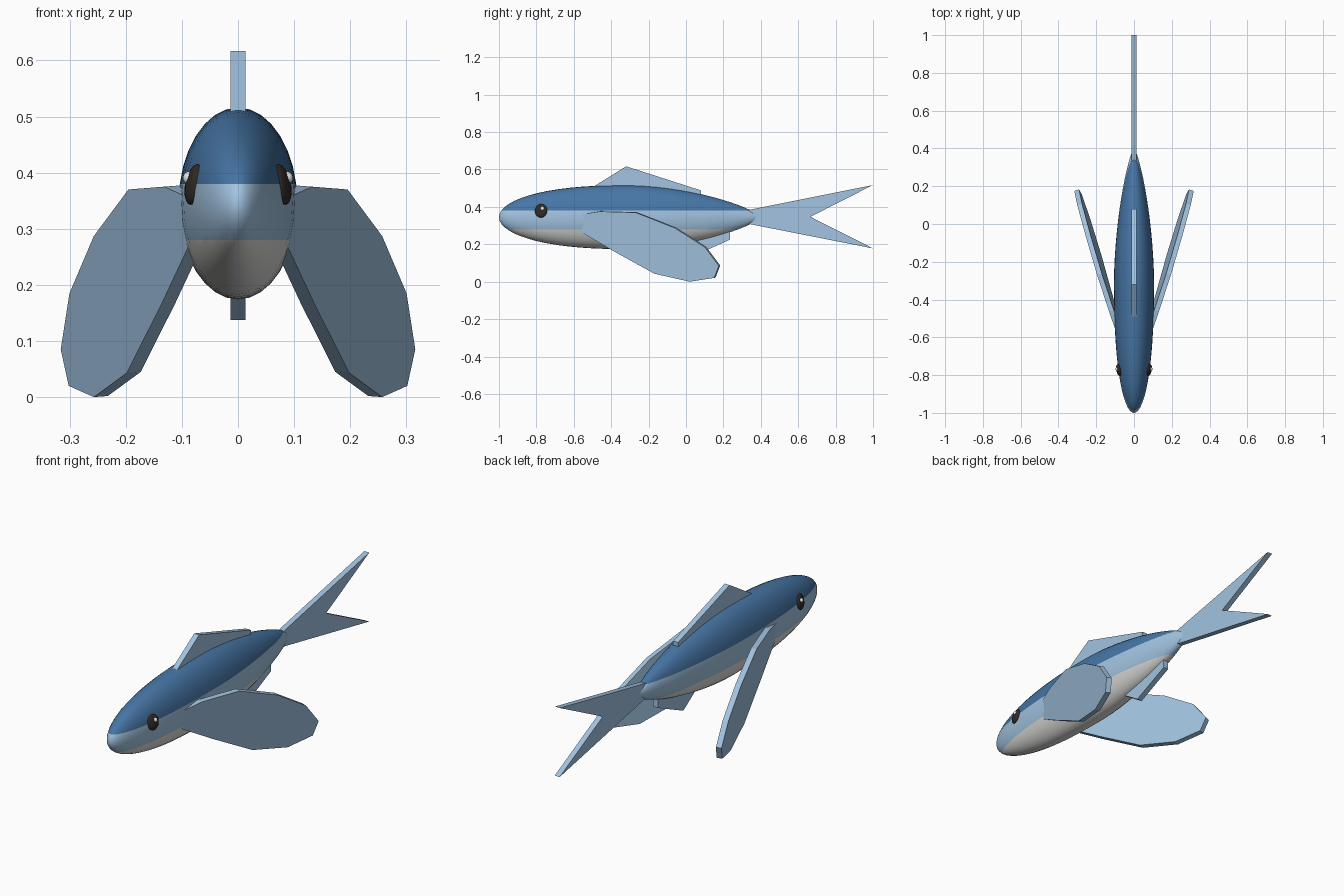
import bpy, bmesh, math
from mathutils import Vector, Matrix

if "Cube" in bpy.data.objects:
    bpy.data.objects.remove(bpy.data.objects["Cube"])


def material(name, rgb):
    m = bpy.data.materials.new(name)
    m.use_nodes = True
    m.diffuse_color = (*rgb, 1)
    for node in m.node_tree.nodes:
        if node.type == 'BSDF_PRINCIPLED':
            node.inputs["Base Color"].default_value = (*rgb, 1)
    return m


deep_blue = material("deep blue", (0.062, 0.18, 0.38))
pale_blue = material("pale blue", (0.36, 0.55, 0.75))
belly_grey = material("belly light grey", (0.72, 0.72, 0.71))
eye_dark = material("eye dark brown", (0.03, 0.023, 0.02))
eye_white = material("eye white", (0.9, 0.9, 0.9))


def finish(name, bm, mats, smooth=False):
    bmesh.ops.recalc_face_normals(bm, faces=bm.faces)
    for f in bm.faces:
        f.smooth = smooth
    mesh = bpy.data.meshes.new(name)
    bm.to_mesh(mesh)
    bm.free()
    for m in mats:
        mesh.materials.append(m)
    obj = bpy.data.objects.new(name, mesh)
    bpy.context.collection.objects.link(obj)
    return obj


def plate(name, points, offset):
    """Flat fin: polygon extruded by an offset vector."""
    bm = bmesh.new()
    face = bm.faces.new([bm.verts.new(p) for p in points])
    new = bmesh.ops.extrude_face_region(bm, geom=[face], use_keep_orig=True)
    verts = [v for v in new["geom"] if isinstance(v, bmesh.types.BMVert)]
    bmesh.ops.translate(bm, vec=offset, verts=verts)
    return finish(name, bm, [pale_blue])


def ellipsoid(name, centre, radii, rotation, mat):
    bm = bmesh.new()
    bmesh.ops.create_uvsphere(bm, u_segments=20, v_segments=12, radius=1)
    bm.transform(Matrix.Translation(centre) @ rotation @ Matrix.Diagonal((*radii, 1)))
    return finish(name, bm, [mat], True)


# Body: spindle of elliptical rings, blunt nose and tapering tail
AXIS_Z, HEIGHT, ASPECT, MID, HALF = 0.345, 0.171, 0.62, -0.3, 0.7
RINGS, SIDES = 32, 32


def half_height(t):
    if t < 0:
        return HEIGHT * (1 - abs(t) ** 2.4) ** 0.5
    return HEIGHT * (1 - t ** 1.7) ** 0.75


bm = bmesh.new()
nose = bm.verts.new((0, MID - HALF, AXIS_Z))
tip = bm.verts.new((0, MID + HALF, AXIS_Z))
rings = []
for i in range(1, RINGS):
    t = -math.cos(math.pi * i / RINGS)
    r = half_height(t)
    angles = [2 * math.pi * k / SIDES for k in range(SIDES)]
    rings.append([bm.verts.new((ASPECT * r * math.cos(a), MID + HALF * t,
                                AXIS_Z + r * math.sin(a))) for a in angles])
for k in range(SIDES):
    n = (k + 1) % SIDES
    bm.faces.new((nose, rings[0][k], rings[0][n]))
    bm.faces.new((tip, rings[-1][n], rings[-1][k]))
    for a, b in zip(rings, rings[1:]):
        bm.faces.new((a[k], b[k], b[n], a[n]))

# Colour bands: blue back, pale flank, grey belly
BACK_Z, BELLY_Z = 0.38, 0.28
for z in (BACK_Z, BELLY_Z):
    bmesh.ops.bisect_plane(bm, geom=bm.verts[:] + bm.edges[:] + bm.faces[:],
                           plane_co=(0, 0, z), plane_no=(0, 0, 1))
for f in bm.faces:
    z = f.calc_center_median().z
    f.material_index = 0 if z > BACK_Z else 1 if z > BELLY_Z else 2
finish("body", bm, [deep_blue, pale_blue, belly_grey], True)

# Middle fins, outlined in y and z
THICK = 0.027
middle_fins = {
    "dorsal_fin": [(-0.54, 0.48), (-0.32, 0.617), (0.08, 0.488), (0.08, 0.42)],
    "anal_fin": [(-0.10, 0.23), (0.04, 0.137), (0.235, 0.225), (0.235, 0.31)],
    "tail_fin": [(0.33, 0.383), (1, 0.517), (0.665, 0.347), (1, 0.178), (0.33, 0.31)],
}
for name, outline in middle_fins.items():
    plate(name, [(-THICK / 2, y, z) for y, z in outline], Vector((THICK, 0, 0)))

# Side fins: outline in y and z, laid on a plane swept outward
wing = [(-0.56, 0.36), (-0.465, 0.375), (-0.27, 0.37), (-0.06, 0.287), (0.10, 0.185),
        (0.175, 0.085), (0.15, 0.02), (0.02, 0.0), (-0.17, 0.043), (-0.39, 0.165),
        (-0.56, 0.265)]
for side, s in (("left", 1), ("right", -1)):
    points = [(s * (0.257 + 0.33 * (y + 0.06) + 0.092 * (z - 0.287)), y, z)
              for y, z in wing]
    plate(side + "_pectoral_fin", points, Vector((-0.025 * s, 0.008, 0.002)))

    # Eyes: flattened discs leaning with the head, with a small glint
    lean = Matrix.Rotation(-0.2 * s, 4, 'Y') @ Matrix.Rotation(-0.25 * s, 4, 'Z')
    ellipsoid(side + "_eye", (0.078 * s, -0.775, 0.379), (0.014, 0.034, 0.037),
              lean, eye_dark)
    ellipsoid(side + "_eye_glint", (0.088 * s, -0.768, 0.391), (0.01, 0.011, 0.011),
              lean, eye_white)
